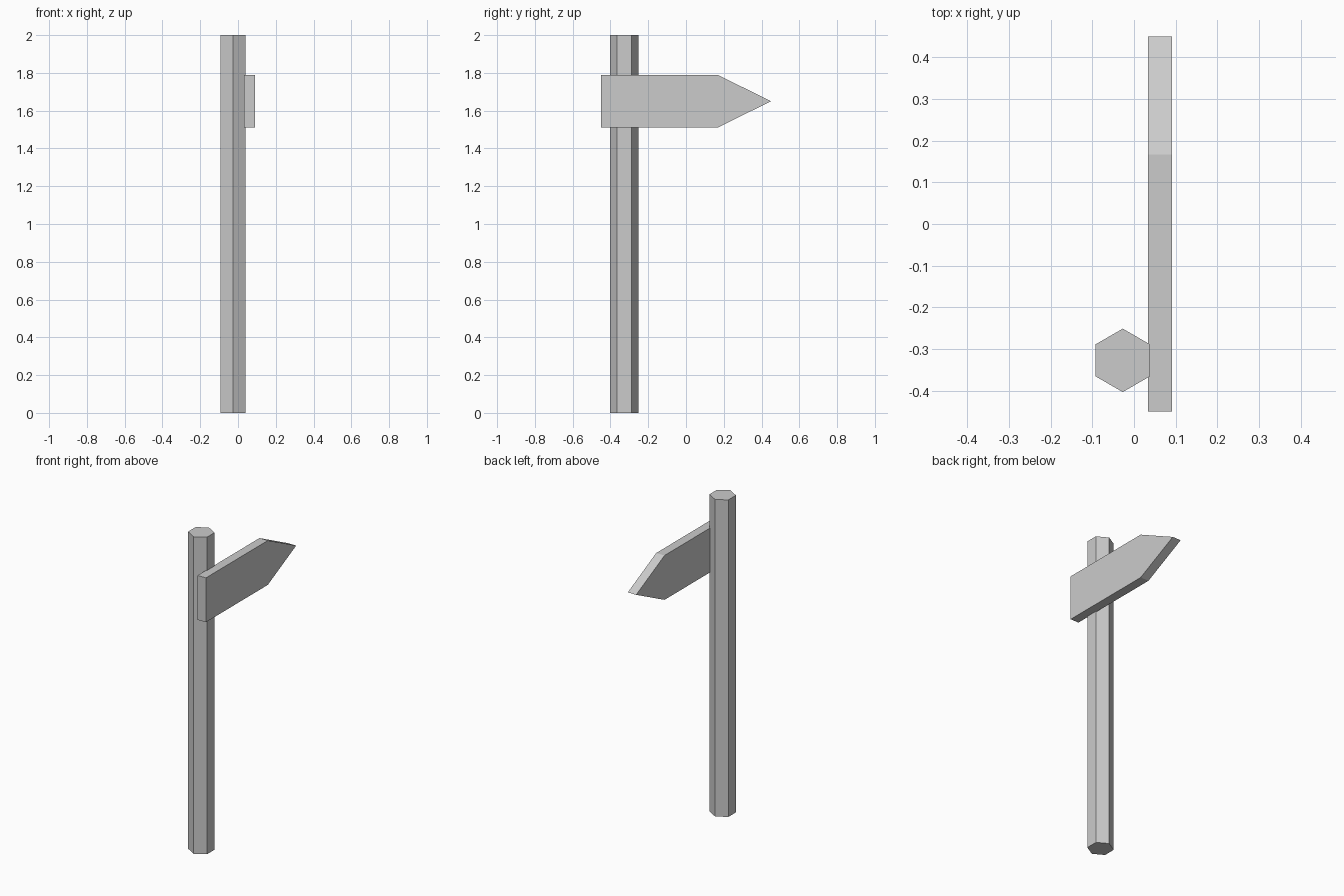
import bpy
import bmesh
from math import cos, sin, pi
from mathutils import Vector

default_cube = bpy.data.objects.get("Cube")
if default_cube:
    bpy.data.objects.remove(default_cube, do_unlink=True)

# Single plain grey
GREY = (0.6, 0.6, 0.6, 1.0)
grey = bpy.data.materials.new("plain_grey")
grey.use_nodes = True
grey.diffuse_color = GREY
grey.node_tree.nodes["Principled BSDF"].inputs["Base Color"].default_value = GREY


def prism(name, outline, sweep):
    """Extrude a flat outline along a vector into a closed solid."""
    bm = bmesh.new()
    face = bm.faces.new([bm.verts.new(p) for p in outline])
    result = bmesh.ops.extrude_face_region(bm, geom=[face], use_keep_orig=True)
    moved = [g for g in result["geom"] if isinstance(g, bmesh.types.BMVert)]
    bmesh.ops.translate(bm, verts=moved, vec=Vector(sweep))
    bmesh.ops.recalc_face_normals(bm, faces=bm.faces)
    mesh = bpy.data.meshes.new(name)
    bm.to_mesh(mesh)
    bm.free()
    mesh.materials.append(grey)
    obj = bpy.data.objects.new(name, mesh)
    bpy.context.collection.objects.link(obj)
    return obj


# Hexagonal post with a corner facing the front
RADIUS, SIDES = 0.076, 6
CENTRE_X, CENTRE_Y = -0.027, -0.327
hexagon = [(CENTRE_X + RADIUS * sin(2 * pi * i / SIDES),
            CENTRE_Y + RADIUS * cos(2 * pi * i / SIDES), 0) for i in range(SIDES)]
prism("post", hexagon, (0, 0, 2))

# Arrow-shaped board fixed to the left side of the post
BOARD_X, THICKNESS = 0.033, 0.058
BOTTOM, TOP = 1.51, 1.79
arrow = [(-0.45, BOTTOM), (0.167, BOTTOM), (0.45, (BOTTOM + TOP) / 2),
         (0.167, TOP), (-0.45, TOP)]
prism("arrow_board", [(BOARD_X, y, z) for y, z in arrow], (THICKNESS, 0, 0))
